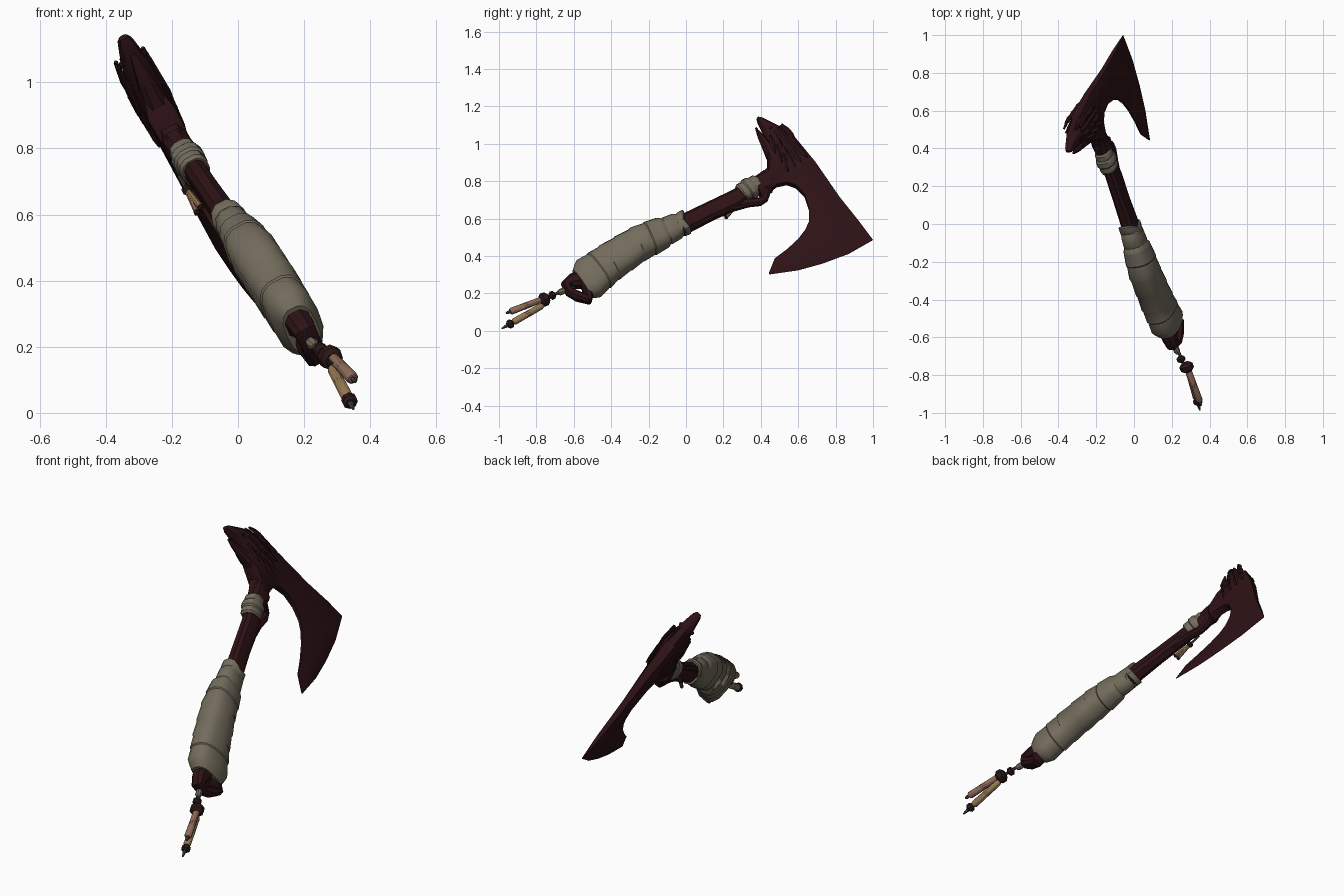
import bpy, bmesh, math
from mathutils import Vector

if "Cube" in bpy.data.objects:
    bpy.data.objects.remove(bpy.data.objects["Cube"])

# The whole axe lies in one tilted plane: work in side-view (y, z) and derive x.
N = Vector((1, 0.0827, 0.523)).normalized()

def P(y, z, t=0.0, d=0.0):
    """Point on the axe plane, moved t along its normal and d along x."""
    return Vector((-0.06 - 0.0827 * (y - 1) - 0.523 * (z - 0.49) + d, y, z)) + N * t

def mat(name, c):
    m = bpy.data.materials.new(name)
    m.diffuse_color = (*c, 1)
    m.use_nodes = True
    m.node_tree.nodes["Principled BSDF"].inputs["Base Color"].default_value = m.diffuse_color
    return m

DARK = mat("dark_red_wood", (0.026, 0.006, 0.0075))
CLOTH = mat("grey_cloth", (0.172, 0.150, 0.108))
BEAD = mat("dark_bead", (0.024, 0.009, 0.008))
PINK = mat("pinkish_wood", (0.27, 0.145, 0.10))
TAN = mat("tan_wood", (0.29, 0.185, 0.085))
METAL = mat("dull_metal", (0.05, 0.05, 0.045))

def make(name, rings, m, angle=35, closed=True):
    """Skin a list of point rings into a capped solid."""
    bm = bmesh.new()
    vs = [[bm.verts.new(p) for p in r] for r in rings]
    k = len(rings[0])
    for a, b in zip(vs, vs[1:]):
        for i in range(k):
            j = (i + 1) % k
            bm.faces.new((a[i], a[j], b[j], b[i]))
    bm.faces.new(vs[0][::-1])
    bm.faces.new(vs[-1])
    bmesh.ops.recalc_face_normals(bm, faces=bm.faces)
    me = bpy.data.meshes.new(name)
    bm.to_mesh(me)
    bm.free()
    me.materials.append(m)
    ob = bpy.data.objects.new(name, me)
    bpy.context.collection.objects.link(ob)
    bpy.ops.object.select_all(action='DESELECT')
    ob.select_set(True)
    bpy.context.view_layer.objects.active = ob
    bpy.ops.object.shade_smooth_by_angle(angle=math.radians(angle))
    return ob

def loft(name, st, m, sides=10, power=0.8, t=0.0, skew=0.0):
    """Stations (y, z, half width in plane, half thickness) along a path."""
    rings = []
    for i, (y, z, w, h) in enumerate(st):
        a, b = st[max(i - 1, 0)], st[min(i + 1, len(st) - 1)]
        u = Vector((b[0] - a[0], b[1] - a[1])).normalized()
        ring = []
        for k in range(sides):
            q = 2 * math.pi * (k + 0.5) / sides
            c, s = math.cos(q), math.sin(q)
            c = math.copysign(abs(c) ** power, c) * w
            s = math.copysign(abs(s) ** power, s) * h
            ring.append(P(y - u.y * c + u.x * c * skew, z + u.x * c + u.y * c * skew, t + s))
        rings.append(ring)
    return make(name, rings, m)

def rod(name, a, b, prof, m, sides=10):
    """Turned part between two points; prof = (fraction, radius) pairs."""
    u = (b - a).normalized()
    e = u.orthogonal().normalized()
    f = u.cross(e)
    rings = [[a.lerp(b, q) + (e * math.cos(2 * math.pi * k / sides)
              + f * math.sin(2 * math.pi * k / sides)) * r for k in range(sides)] for q, r in prof]
    return make(name, rings, m)

def bead(name, c, u, r, length, m):
    u = u.normalized() * length / 2
    rod(name, c - u, c + u, [(0, r * .6), (.25, r), (.75, r), (1, r * .6)], m, 8)

# wooden shaft with its lower spur and butt hook
loft("shaft", [(-.56, .26, .04, .04), (-.3, .44, .05, .04), (-.1, .54, .052, .045), (0, .575, .05, .042),
               (.13, .64, .048, .038), (.26, .70, .05, .037), (.34, .755, .04, .036), (.44, .80, .06, .045)], DARK)
loft("shaft_spur", [(.2, .655, .03, .022), (.33, .685, .022, .022), (.395, .69, .02, .02),
                    (.418, .705, .022, .02), (.43, .76, .03, .025)], DARK, 8)
loft("butt_hook", [(-.555, .275, .045, .045), (-.61, .265, .036, .04), (-.64, .245, .03, .036), (-.625, .21, .022, .034),
                   (-.58, .185, .024, .034), (-.515, .165, .02, .03)], DARK, 8)
loft("butt_prong", [(-.53, .24, .03, .04), (-.52, .20, .03, .04), (-.515, .155, .012, .03)], DARK, 8)

# padded cloth grip, built as overlapping wraps
key = [(-.52, .28, .108, .070), (-.41, .365, .096, .074), (-.26, .462, .086, .074), (-.125, .525, .080, .064)]
grip = [(-.562, .252, .08, .05), (-.545, .264, .098, .062)]
for a, b in zip(key, key[1:]):
    for f in (0, .46, .5, .96):
        g = [p + (q - p) * f for p, q in zip(a, b)]
        s = .004 if f in (0, .5) else 0
        grip.append((g[0], g[1], g[2] + s, g[3] + s))
grip += [key[-1], (-.10, .538, .062, .05)]
loft("grip", grip, CLOTH, 14, .75)

# cloth bands above the grip
loft("grip_collar", [(-.12, .525, .062, .052), (-.1, .535, .07, .056), (-.05, .56, .066, .054), (-.035, .567, .058, .048)], CLOTH, 12)
for i, sk in enumerate((.45, -.4)):
    loft("collar_band_%d" % i, [(-.05, .557, .056, .05), (-.045, .56, .062, .054),
                                (-.02, .572, .062, .054), (-.015, .574, .056, .05)], CLOTH, 12, skew=sk)

# upper wrap, three stacked bands
for i in range(3):
    y, z, e = .295 + i * .03, .733 + i * .019, (.0, .005, -.003)[i]
    loft("upper_wrap_%d" % i, [(y - .003, z - .002, .044 + e, .040 + e), (y + .003, z + .002, .051 + e, .046 + e),
                               (y + .026, z + .015, .051 + e, .046 + e), (y + .034, z + .02, .044 + e, .041 + e)], CLOTH, 12, skew=-.15)

# blade: outer point, inner point, half thickness
BL = [(.36, .80, .41, .70, .040), (.437, .865, .44, .742, .042), (.435, .96, .485, .776, .045),
      (.50, 1.06, .54, .788, .046), (.58, 1.025, .59, .77, .044), (.69, .895, .635, .72, .034),
      (.82, .71, .658, .65, .025), (.92, .587, .658, .585, .018), (1.0, .486, .638, .54, .013),
      (.87, .412, .60, .49, .012), (.73, .36, .54, .435, .011), (.60, .324, .475, .387, .009), (.447, .302, .443, .31, .002)]
rings = []
for i, (oy, oz, iy, iz, h) in enumerate(BL):
    edge = .6 if i < 8 else .08
    prof = [(0, edge), (.3, 1), (.7, .9), (1, .45)]
    half = [(oy + (iy - oy) * f, oz + (iz - oz) * f, h * k) for f, k in prof]
    rings.append([P(*q) for q in half] + [P(y, z, -t) for y, z, t in reversed(half)])
make("blade", rings, DARK, 40)

# bird head: skull with upper beak, lower beak
loft("bird_skull", [(.383, 1.137, .008, .014), (.395, 1.125, .018, .024), (.425, 1.095, .032, .032), (.465, 1.055, .052, .042),
                    (.515, .99, .072, .053), (.56, .92, .075, .050), (.60, .84, .05, .035)], DARK, 10, .9)
loft("lower_beak", [(.373, 1.085, .004, .008), (.395, 1.045, .014, .018), (.43, .99, .025, .028), (.46, .94, .035, .036)], DARK, 8)

# feathers on both cheeks and along the crest: base, direction angle, length, half width
def feather(name, y, z, ang, L, w, t0, t1):
    c, s = math.cos(ang), math.sin(ang)
    rings = []
    for f, k in ((0, .45), (.4, 1), (.75, .8), (1, .05)):
        t = t0 + (t1 - t0) * f
        o = math.copysign(.007, t0) * (1 if f < 1 else .3)
        cy, cz = y + c * L * f, z + s * L * f
        rings.append([P(cy - s * w * k, cz + c * w * k, t), P(cy, cz, t + o),
                      P(cy + s * w * k, cz - c * w * k, t), P(cy, cz, t - o)])
    make(name, rings, DARK, 15)

for side in (1, -1):
    n = 0
    for row in range(3):
        for col in range(4):
            feather("cheek_feather_%d_%d" % (side, n), .445 + row * .034 + col * .021, 1.035 - row * .05 + col * .016 - (col == 0) * .01,
                    math.radians(-74 + col * 9), .105, .014, side * (.046 + row * .003), side * (.054 - row * .004))
            n += 1
    for k in range(5):
        feather("crest_feather_%d_%d" % (side, k), .50 + k * .036, 1.085 - k * .046, math.radians(-48),
                .10, .012, side * (.026 - k * .002), side * (.026 - k * .002))
    # small eye stud
    bead("eye_%d" % side, P(.45, 1.07, side * .039), N, .01, .012, BEAD)

# butt tassel: cord, beads and two hanging sticks
U = P(-.76, .17, 0, .02) - P(-.63, .22)
rod("cord", P(-.60, .235), P(-.82, .15, 0, .025), [(0, .008), (1, .008)], METAL, 6)
bead("cord_sleeve", P(-.665, .21), U, .017, .05, CLOTH)
bead("small_bead", P(-.715, .19, 0, .01), U, .023, .032, BEAD)
bead("large_bead", P(-.758, .168, 0, .025), U, .037, .05, BEAD)
STICKS = [("pink", P(-.79, .160, 0, .033), P(-.94, .103, 0, .045), PINK), ("tan", P(-.785, .125, 0, .012), P(-.925, .046), TAN)]
for nm, a, b, m in STICKS:
    d = b - a
    rod(nm + "_stick", a - d * .15, b, [(0, .012), (.08, .017), (.5, .018), (.96, .019), (1, .014)], m)
    rod(nm + "_stick_tip", b, b + d.normalized() * (.025 if nm == "pink" else .072), [(0, .008), (.6, .009), (1, .004)], METAL, 6)
bead("end_bead", P(-.94, .037), STICKS[1][2] - STICKS[1][1], .024, .034, BEAD)

# small tassel hanging beside the upper wrap
A, B = P(.325, .715, 0, -.055), P(.275, .675, 0, -.058)
rod("small_cord", A, B, [(0, .006), (1, .006)], METAL, 6)
bead("small_tassel_bead", B, B - A, .016, .024, BEAD)
for i, (y, z, d) in enumerate(((.205, .622, -.05), (.215, .607, -.068))):
    E = P(y, z, 0, d)
    rod("small_stick_%d" % i, B, E, [(0, .006), (.1, .009), (.95, .009), (1, .006)], (TAN, PINK)[i], 8)
    bead("small_stick_end_%d" % i, E, E - B, .01, .016, BEAD)
